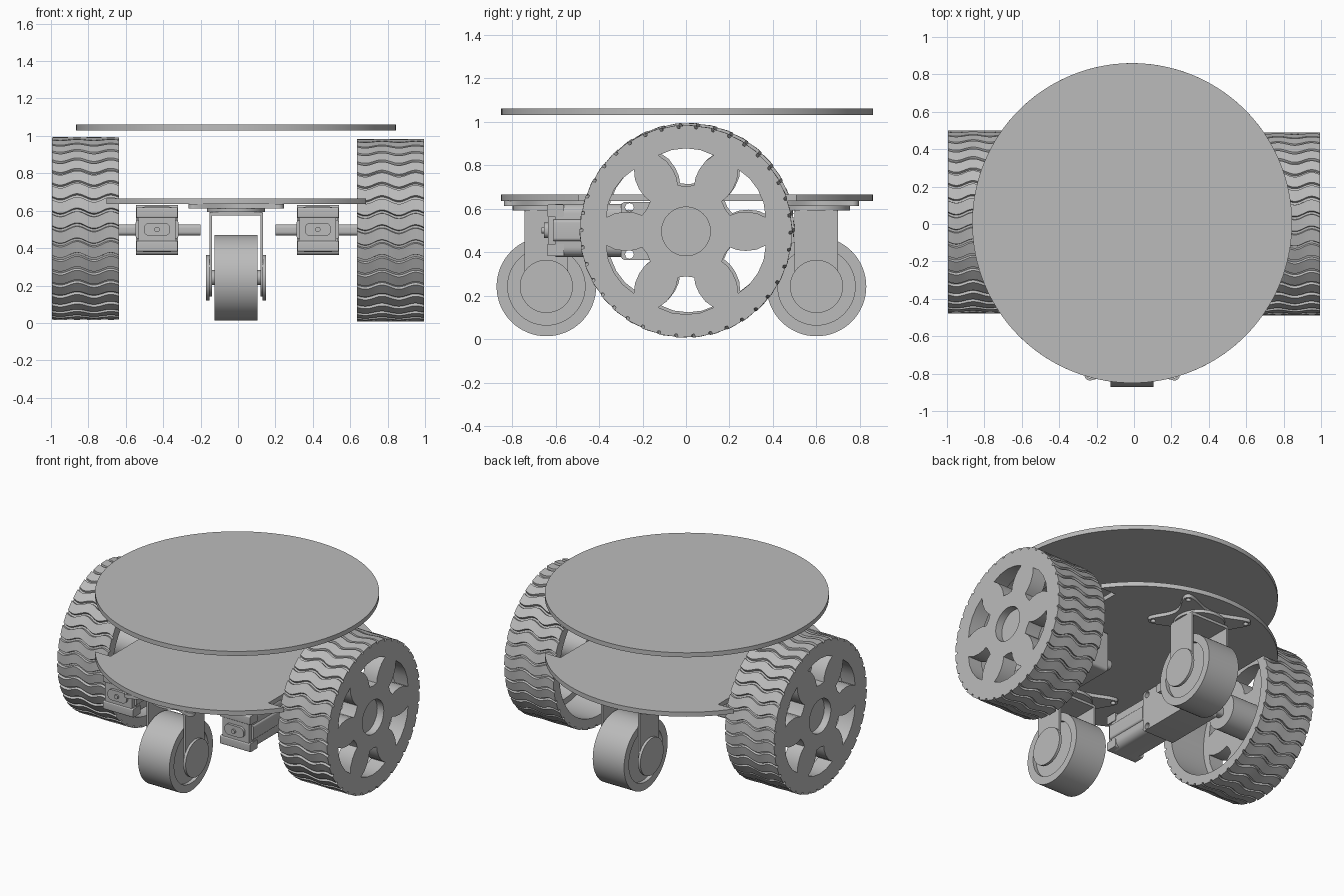
import bpy, bmesh, math
from mathutils import Matrix

if "Cube" in bpy.data.objects:
    bpy.data.objects.remove(bpy.data.objects["Cube"])

grey = bpy.data.materials.new("plain grey")
grey.diffuse_color = (0.5, 0.5, 0.5, 1)
grey.use_nodes = True
grey.node_tree.nodes["Principled BSDF"].inputs["Base Color"].default_value = grey.diffuse_color

# Local (u, v, w) axes: profile drawn in u, v and extruded along w
ALONG_Z = Matrix.Identity(3)
ALONG_X = Matrix(((0, 0, 1), (1, 0, 0), (0, 1, 0)))    # u = y, v = z
ALONG_Y = Matrix(((1, 0, 0), (0, 0, -1), (0, 1, 0)))   # u = x, v = z, w = -y


def finish(name, bm, angle=35):
    bmesh.ops.remove_doubles(bm, verts=bm.verts, dist=1e-5)
    bmesh.ops.recalc_face_normals(bm, faces=bm.faces)
    for f in bm.faces:
        f.smooth = True
    for e in bm.edges:
        e.smooth = len(e.link_faces) == 2 and e.calc_face_angle(0) < math.radians(angle)
    me = bpy.data.meshes.new(name)
    bm.to_mesh(me)
    bm.free()
    me.materials.append(grey)
    ob = bpy.data.objects.new(name, me)
    bpy.context.collection.objects.link(ob)
    return ob


def extrude(name, loops, w0, w1, axes, at=(0, 0, 0)):
    """Fill the first loop, cut the others as holes, extrude from w0 to w1."""
    cu = bpy.data.curves.new(name + " profile", 'CURVE')
    cu.dimensions = '2D'
    cu.fill_mode = 'BOTH'
    cu.extrude = (w1 - w0) / 2
    for loop in loops:
        sp = cu.splines.new('POLY')
        sp.points.add(len(loop) - 1)
        for p, (u, v) in zip(sp.points, loop):
            p.co = (u, v, 0, 1)
        sp.use_cyclic_u = True
    tmp = bpy.data.objects.new(name + " profile", cu)
    bpy.context.collection.objects.link(tmp)
    bpy.context.view_layer.update()
    me = bpy.data.meshes.new_from_object(tmp.evaluated_get(bpy.context.evaluated_depsgraph_get()))
    bm = bmesh.new()
    bm.from_mesh(me)
    bpy.data.objects.remove(tmp)
    bpy.data.curves.remove(cu)
    bpy.data.meshes.remove(me)
    move = (Matrix.Translation(at) @ axes.to_4x4()
            @ Matrix.Translation((0, 0, (w0 + w1) / 2)))
    bmesh.ops.transform(bm, matrix=move, verts=bm.verts)
    return finish(name, bm)


def circle(r, n=48, u=0, v=0):
    return [(u + r * math.cos(2 * math.pi * i / n), v + r * math.sin(2 * math.pi * i / n))
            for i in range(n)]


def round_rect(hu, hv, r, u=0, v=0, n=6):
    pts = []
    for k, (su, sv) in enumerate(((1, 1), (-1, 1), (-1, -1), (1, -1))):
        for i in range(n + 1):
            a = math.pi / 2 * (k + i / n)
            pts.append((u + su * (hu - r) + r * math.cos(a), v + sv * (hv - r) + r * math.sin(a)))
    return pts


# Decks: full disc above, disc with wheel notches below
CX, R = -0.01, 0.855
extrude("top_deck", [circle(R, 128)], 1.03, 1.06, ALONG_Z, (CX, 0.005, 0))
a0 = math.asin(0.5 / R)
arc = [(R * math.cos(a0 + (math.pi - 2 * a0) * i / 50), R * math.sin(a0 + (math.pi - 2 * a0) * i / 50))
       for i in range(51)]
upper = [(0.58, 0.5)] + arc + [(-0.58, 0.5)]
extrude("lower_deck", [upper + [(-u, -v) for u, v in upper]], 0.635, 0.665, ALONG_Z, (CX, 0.005, 0))


# Wavy ribbed tyre around the x axis
def tyre(name, at, x0, x1):
    ribs, rows = 38, 28
    bm = bmesh.new()
    rings = []
    for j in range(-1, rows + 2):
        t = min(max(j / rows, 0), 1)
        wave = 0.03 * math.sin(t * 2 * math.pi * 2)
        ring = []
        for i in range(ribs):
            for f, r in ((0, 0.474), (0.05, 0.489), (0.8, 0.486), (0.85, 0.474)):
                r = 0.45 if j in (-1, rows + 1) else r
                a = 2 * math.pi * (i + f) / ribs + wave
                ring.append(bm.verts.new((at[0] + x0 + (x1 - x0) * t,
                                          at[1] + r * math.cos(a), at[2] + r * math.sin(a))))
        rings.append(ring)
    for a, b in zip(rings, rings[1:]):
        n = len(a)
        for i in range(n):
            bm.faces.new((a[i], a[(i + 1) % n], b[(i + 1) % n], b[i]))
    finish(name, bm, 30)


# Spoke window: half outline as radius and degrees
half = [(0.207, 0), (0.215, 10), (0.25, 10), (0.29, 12), (0.335, 15.5), (0.372, 20), (0.38, 10), (0.382, 0)]
window = half + [(r, -d) for r, d in half[-2:0:-1]]


def windows():
    return [[(r * math.cos(math.radians(d + c)), r * math.sin(math.radians(d + c)))
             for r, d in window] for c in range(30, 390, 60)]


for side, s, cy, cz in (("left", -1, 0.01, 0.505), ("right", 1, 0.0, 0.495)):
    at = (0, cy, cz)

    def span(a, b):
        return (a, b) if s > 0 else (-b, -a)

    # Drive wheel
    tyre(side + "_tyre", at, *span(0.635, 0.995))
    extrude(side + "_rim_barrel", [circle(0.466, 96), circle(0.42, 96)], *span(0.637, 0.9), ALONG_X, at)
    extrude(side + "_spoke_plate", [circle(0.466, 96), circle(0.112)] + windows(),
            *span(0.89, 0.993), ALONG_X, at)
    extrude(side + "_hub", [circle(0.114)], *span(0.68, 0.945), ALONG_X, at)

    # Gear motor with a shaft through the wheel centre
    mx = 0.43 * s - 0.003
    extrude(side + "_axle", [round_rect(0.03, 0.03, 0.02)], *span(0.2, 0.7), ALONG_X, (0, 0, 0.497))
    extrude(side + "_gearbox", [round_rect(0.215, 0.133, 0.02, -0.085, 0),
                                circle(0.02, 16, -0.26, 0.108), circle(0.02, 16, -0.26, -0.108)],
            -0.112, 0.112, ALONG_X, (mx, 0, 0.497))
    extrude(side + "_gearbox_tab", [round_rect(0.025, 0.03, 0.01)], -0.016, 0.016,
            ALONG_X, (mx, 0.145, 0.497))
    for part, hu, hv, r, w0, w1 in (("motor_body", 0.105, 0.122, 0.045, 0.29, 0.6),
                                    ("motor_cap", 0.098, 0.112, 0.05, 0.6, 0.635),
                                    ("motor_end", 0.07, 0.035, 0.03, 0.635, 0.652),
                                    ("motor_pin", 0.014, 0.014, 0.0139, 0.652, 0.664)):
        extrude(side + "_" + part, [round_rect(hu, hv, r)], w0, w1, ALONG_Y, (mx, 0, 0.5))
    extrude(side + "_motor_strap", [round_rect(0.114, 0.05, 0.015)], 0.3, 0.61, ALONG_Y, (mx, 0, 0.5))
    for v, tag in ((0.09, "upper"), (-0.09, "lower")):
        extrude(side + "_" + tag + "_clip", [round_rect(0.04, 0.028, 0.008)], -0.11, 0.11,
                ALONG_X, (mx, -0.6, 0.5 + v))


# Caster mounting plate: four rounded ears joined by concave sides
def eared_plate(hu, hv, r, dip):
    pts = []
    corners = ((1, 1), (-1, 1), (-1, -1), (1, -1))
    for k, (su, sv) in enumerate(corners):
        for i in range(9):
            a = math.pi / 2 * k + math.pi / 2 * i / 8
            pts.append((su * hu + r * math.cos(a), sv * hv + r * math.sin(a)))
        tu, tv = corners[(k + 1) % 4]
        nu, nv = (su + tu) / 2, (sv + tv) / 2
        for i in range(1, 12):
            t = i / 12
            d = r - dip * math.sin(math.pi * t) ** 1.5
            pts.append((hu * (su + (tu - su) * t) + nu * d, hv * (sv + (tv - sv) * t) + nv * d))
    return pts


# Casters
for tag, cy in (("front", -0.642), ("back", 0.6)):
    at, hub = (CX, cy, 0), (CX, cy, 0.242)
    ears = [circle(0.016, 16, u, v) for u in (-0.225, 0.225) for v in (-0.165, 0.165)]
    extrude(tag + "_caster_mount", [eared_plate(0.225, 0.165, 0.03, 0.07)] + ears,
            0.612, 0.636, ALONG_Z, at)
    extrude(tag + "_caster_bearing", [circle(0.155)], 0.592, 0.613, ALONG_Z, at)
    extrude(tag + "_fork_crown", [round_rect(0.142, 0.1, 0.01)], 0.575, 0.593, ALONG_Z, at)
    extrude(tag + "_caster_tyre", [circle(0.229, 64), circle(0.178, 64)], -0.115, 0.115, ALONG_X, hub)
    extrude(tag + "_caster_core", [circle(0.18, 64)], -0.09, 0.09, ALONG_X, hub)
    leg = [(0.1, 0.345), (-0.1, 0.345)] + [(-0.1 * math.cos(math.pi * i / 20), -0.1 * math.sin(math.pi * i / 20))
                                           for i in range(21)]
    for s, side in ((-1, "left"), (1, "right")):
        extrude(f"{tag}_{side}_fork_leg", [leg], 0.136 * s - 0.007, 0.136 * s + 0.007, ALONG_X, hub)
        extrude(f"{tag}_{side}_axle_cap", [circle(0.122)], 0.151 * s - 0.009, 0.151 * s + 0.009, ALONG_X, hub)
    extrude(tag + "_caster_axle", [circle(0.04, 24)], -0.145, 0.145, ALONG_X, hub)
